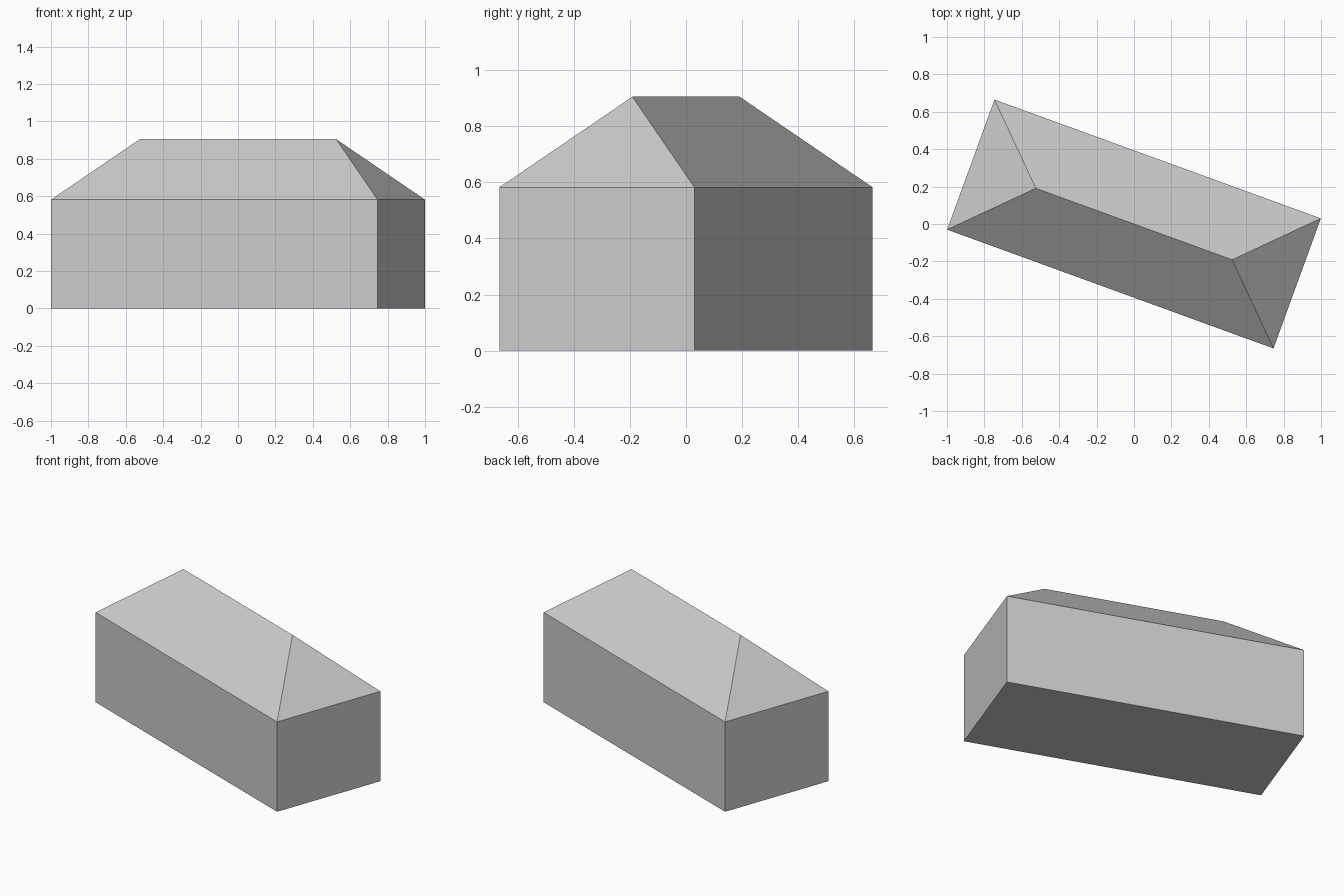
import bpy
import bmesh
from math import radians
from mathutils import Matrix

cube = bpy.data.objects.get("Cube")
if cube:
    bpy.data.objects.remove(cube, do_unlink=True)

HALF_LENGTH, HALF_WIDTH = 0.9285, 0.37
EAVES, RIDGE = 0.582, 0.905
TURN = Matrix.Rotation(radians(-20), 4, "Z")

grey = bpy.data.materials.new("light_grey")
grey.use_nodes = True
colour = (0.6, 0.6, 0.6, 1)
grey.diffuse_color = colour
grey.node_tree.nodes["Principled BSDF"].inputs["Base Color"].default_value = colour

bm = bmesh.new()


def ring(z):
    """Four corners of the footprint at one height."""
    corners = ((-1, -1), (1, -1), (1, 1), (-1, 1))
    return [bm.verts.new((x * HALF_LENGTH, y * HALF_WIDTH, z)) for x, y in corners]


# Floor and walls
base, eaves = ring(0), ring(EAVES)
bm.faces.new(base[::-1])
for i in range(4):
    j = (i + 1) % 4
    bm.faces.new((base[i], base[j], eaves[j], eaves[i]))

# Hipped roof with equal pitch on all four sides
left, right = [bm.verts.new((s * (HALF_LENGTH - HALF_WIDTH), 0, RIDGE)) for s in (-1, 1)]
a, b, c, d = eaves
for face in ((a, b, right, left), (b, c, right), (c, d, left, right), (d, a, left)):
    bm.faces.new(face)

# Turn the building on its plot
bm.transform(TURN)
bmesh.ops.recalc_face_normals(bm, faces=bm.faces)

mesh = bpy.data.meshes.new("hipped_roof_building")
bm.to_mesh(mesh)
bm.free()
mesh.materials.append(grey)
building = bpy.data.objects.new("hipped_roof_building", mesh)
bpy.context.collection.objects.link(building)
